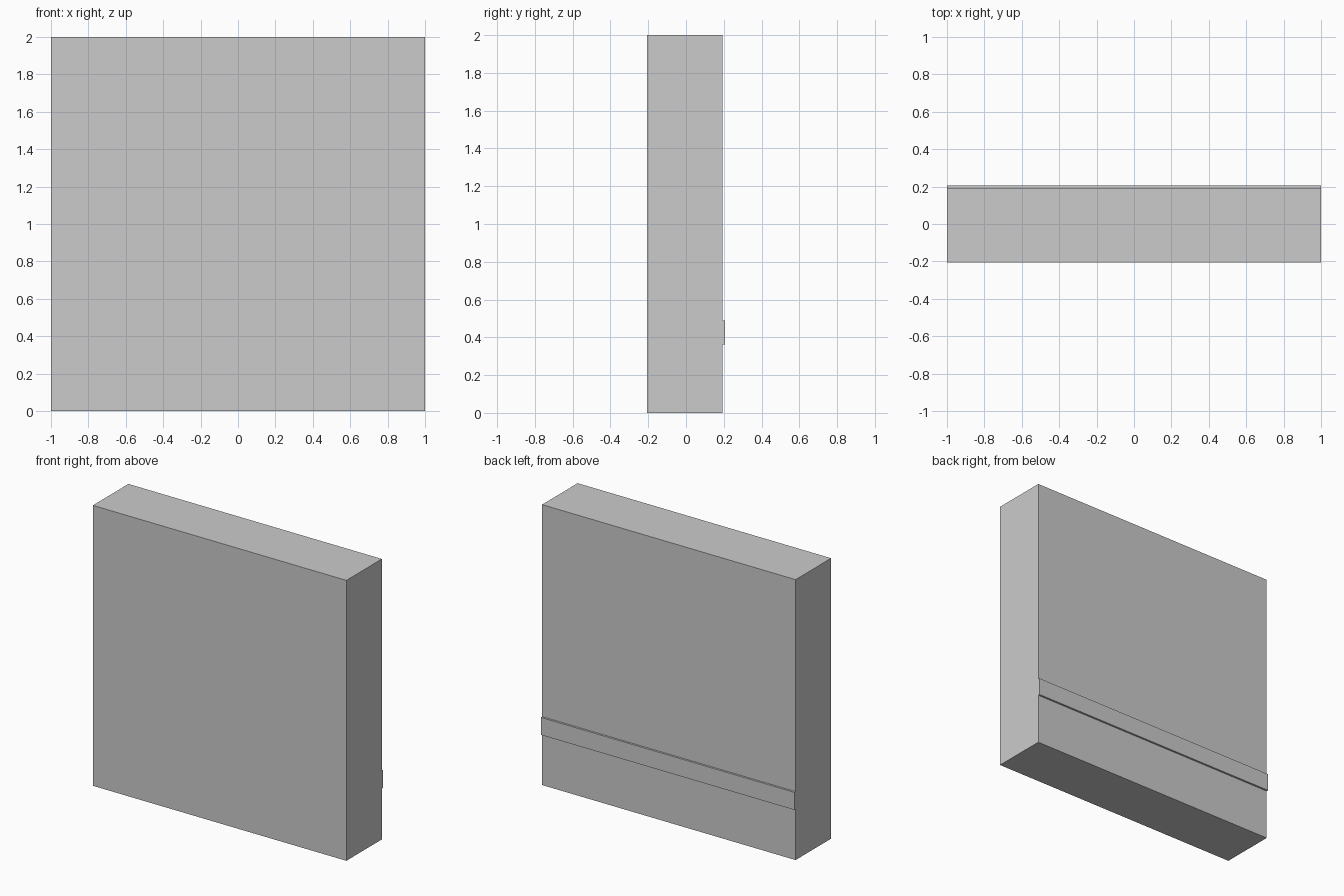
import bpy
import bmesh
from mathutils import Vector

if "Cube" in bpy.data.objects:
    bpy.data.objects.remove(bpy.data.objects["Cube"])

WIDTH = 2.0
FRONT, BACK, TRIM = -0.207, 0.193, 0.207
HEIGHT, TRIM_LOW, TRIM_HIGH = 2.0, 0.363, 0.488


def extrude_profile(name, profile, width):
    """Sweep a closed (y, z) profile along x, centred on x = 0."""
    bm = bmesh.new()
    face = bm.faces.new([bm.verts.new((-width / 2, y, z)) for y, z in profile])
    result = bmesh.ops.extrude_face_region(bm, geom=[face], use_keep_orig=True)
    moved = [g for g in result["geom"] if isinstance(g, bmesh.types.BMVert)]
    bmesh.ops.translate(bm, verts=moved, vec=Vector((width, 0, 0)))
    bmesh.ops.recalc_face_normals(bm, faces=bm.faces)
    mesh = bpy.data.meshes.new(name)
    bm.to_mesh(mesh)
    bm.free()
    obj = bpy.data.objects.new(name, mesh)
    bpy.context.collection.objects.link(obj)
    return obj


# Wall slab with a raised trim band along the back
extrude_profile("wall_with_trim_band", [
    (FRONT, 0), (BACK, 0),
    (BACK, TRIM_LOW), (TRIM, TRIM_LOW), (TRIM, TRIM_HIGH), (BACK, TRIM_HIGH),
    (BACK, HEIGHT), (FRONT, HEIGHT),
], WIDTH)
